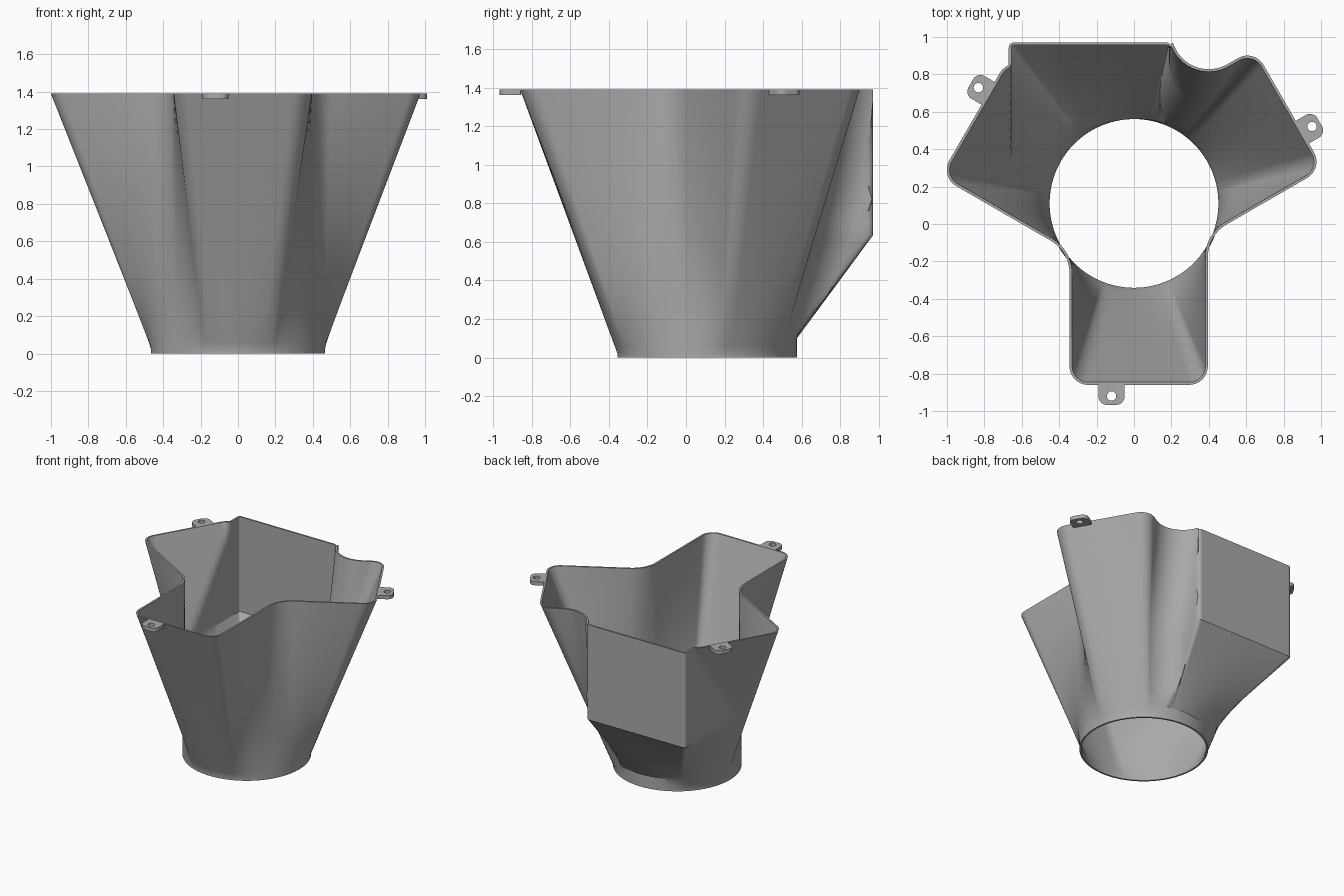
import bpy, bmesh, math
from mathutils import Vector, Matrix

if "Cube" in bpy.data.objects:
    bpy.data.objects.remove(bpy.data.objects["Cube"])

HUB = Vector((0, 0.11, 0))       # axis of the round outlet
TOP, R_OUT, WALL = 1.39, 0.465, 0.014
COLLAR, TAPER, SHOULDER = 0.02, 0.1, 0.635
FILLET = 0.2

grey = bpy.data.materials.new("plain grey")
grey.use_nodes = True
grey.diffuse_color = (0.4, 0.4, 0.4, 1)
grey.node_tree.nodes["Principled BSDF"].inputs["Base Color"].default_value = (0.4, 0.4, 0.4, 1)


def rounded(corners, steps=10):
    """Polygon from (point, radius) corners with arcs at each corner."""
    out, n = [], len(corners)
    for i, (p, r) in enumerate(corners):
        if r == 0:
            out.append(p)
            continue
        u = (corners[i - 1][0] - p).normalized()
        v = (corners[(i + 1) % n][0] - p).normalized()
        half = u.angle(v) / 2
        centre = p + (u + v).normalized() * r / math.sin(half)
        a = p + u * r / math.tan(half) - centre
        b = p + v * r / math.tan(half) - centre
        for k in range(steps + 1):
            out.append(centre + a.lerp(b, k / steps).normalized() * r)
    return out


def ray(poly, ang):
    """Farthest distance from the origin to the polygon along an angle."""
    d, best = Vector((math.cos(ang), math.sin(ang))), 0
    for i, q in enumerate(poly):
        p = poly[i - 1]
        e = q - p
        den = d.cross(e)
        if abs(den) > 1e-9:
            t, s = p.cross(e) / den, p.cross(d) / den
            if -1e-6 <= s <= 1 + 1e-6:
                best = max(best, t)
    return best


def finish(name, bm):
    bmesh.ops.recalc_face_normals(bm, faces=bm.faces)
    mesh = bpy.data.meshes.new(name)
    bm.to_mesh(mesh)
    bm.free()
    mesh.materials.append(grey)
    obj = bpy.data.objects.new(name, mesh)
    bpy.context.collection.objects.link(obj)
    bpy.ops.object.select_all(action='DESELECT')
    obj.select_set(True)
    bpy.context.view_layer.objects.active = obj
    bpy.ops.object.shade_smooth_by_angle(angle=math.radians(30))
    return obj


def bridge(bm, rings):
    """Quads between consecutive closed rings, last joined to first."""
    for i, ring in enumerate(rings):
        prev = rings[i - 1]
        for j in range(len(ring)):
            bm.faces.new((prev[j - 1], prev[j], ring[j], ring[j - 1]))


# Three-armed mouth outline and the rear box outline, around the hub
arm = [(Vector((-0.345, -0.257)), 0.2), (Vector((-0.345, -0.97)), 0.1),
       (Vector((0.395, -0.97)), 0.1)]
star = rounded([(Matrix.Rotation(math.radians(120 * k), 2) @ p, r)
                for k in range(3) for p, r in arm])
BOX_X, BOX_Y = 0.2, 0.86
box = rounded([(Vector((BOX_X, 0)), 0), (Vector((BOX_X, BOX_Y)), 0.025),
               (Vector((-0.67, BOX_Y)), 0.025), (Vector((-0.67, 0.2)), 0),
               (Vector((-0.3, 0)), 0)])

COLS = 720
corner_ang = math.atan2(BOX_Y, BOX_X)
corner_r = math.hypot(BOX_X, BOX_Y)
angles = [2 * math.pi * i / COLS for i in range(COLS)]
star_r = [ray(star, a) for a in angles]
box_r = [ray(box, a) if a < math.pi else 0 for a in angles]


def section(z):
    """Outer outline of the funnel at one height."""
    t = max(0, (z - COLLAR) / (TOP - COLLAR))
    s = min(1, (z - TAPER) / (SHOULDER - TAPER))
    arms = [R_OUT + (r - R_OUT) * t for r in star_r]
    if s <= 0:
        radii = arms
    else:
        radii = [max(a, R_OUT + (b - R_OUT) * s) for a, b in zip(arms, box_r)]
        # rolling fillet in the groove between box and side arm
        reach = R_OUT + (corner_r - R_OUT) * s
        side_x, top_y = reach * math.cos(corner_ang), reach * math.sin(corner_ang)
        cx, cy, touch = side_x + FILLET, -1, 0
        for a, r in zip(angles, arms):
            x, y = r * math.cos(a), r * math.sin(a)
            if 0.4 < a < corner_ang and abs(x - cx) < FILLET:
                rest = y + math.sqrt(FILLET ** 2 - (x - cx) ** 2)
                if rest > cy:
                    cy, touch = rest, a
        for i, a in enumerate(angles):
            if touch < a < corner_ang:
                along = cx * math.cos(a) + cy * math.sin(a)
                disc = along ** 2 - cx ** 2 - cy ** 2 + FILLET ** 2
                if disc > 0:
                    hit = min(along - math.sqrt(disc), top_y / math.sin(a))
                    radii[i] = max(radii[i], hit)
    return [Vector((r * math.cos(a), r * math.sin(a))) for r, a in zip(radii, angles)]


# Funnel shell: outer skin up, flat rim, inner skin down
heights = [0, COLLAR, 0.06, TAPER]
heights += [TAPER + (SHOULDER - TAPER) * k / 12 for k in range(1, 13)]
heights += [SHOULDER + (TOP - SHOULDER) * k / 12 for k in range(1, 13)]
bm = bmesh.new()
outer, inner = [], []
for z in heights:
    pts = section(z)
    outer.append([bm.verts.new((p.x, p.y + HUB.y, z)) for p in pts])
    ring = []
    for i, p in enumerate(pts):
        d = (pts[(i + 1) % COLS] - pts[i - 1]).normalized()
        ring.append(bm.verts.new((p.x - d.y * WALL, p.y + d.x * WALL + HUB.y, z)))
    inner.append(ring)
bridge(bm, outer + inner[::-1])
finish("funnel_shell", bm)

# Mounting tabs with a screw hole, one on each arm
tab = rounded([(Vector((-0.07, 0.065)), 0), (Vector((0.07, 0.065)), 0),
               (Vector((0.07, -0.047)), 0.045), (Vector((-0.07, -0.047)), 0.045)])
for k, name in enumerate(("front_tab", "left_tab", "right_tab")):
    turn = Matrix.Rotation(math.radians(120 * k), 3, 'Z')
    bm = bmesh.new()
    rings = []
    for hole, z in ((False, TOP - 0.03), (False, TOP), (True, TOP), (True, TOP - 0.03)):
        ring = []
        for i in range(96):
            a = 2 * math.pi * i / 96
            r = 0.025 if hole else ray(tab, a)
            p = Vector((-0.12 + r * math.cos(a), -1.03 + r * math.sin(a), z))
            ring.append(bm.verts.new(turn @ p + HUB))
        rings.append(ring)
    bridge(bm, rings)
    finish(name, bm)
